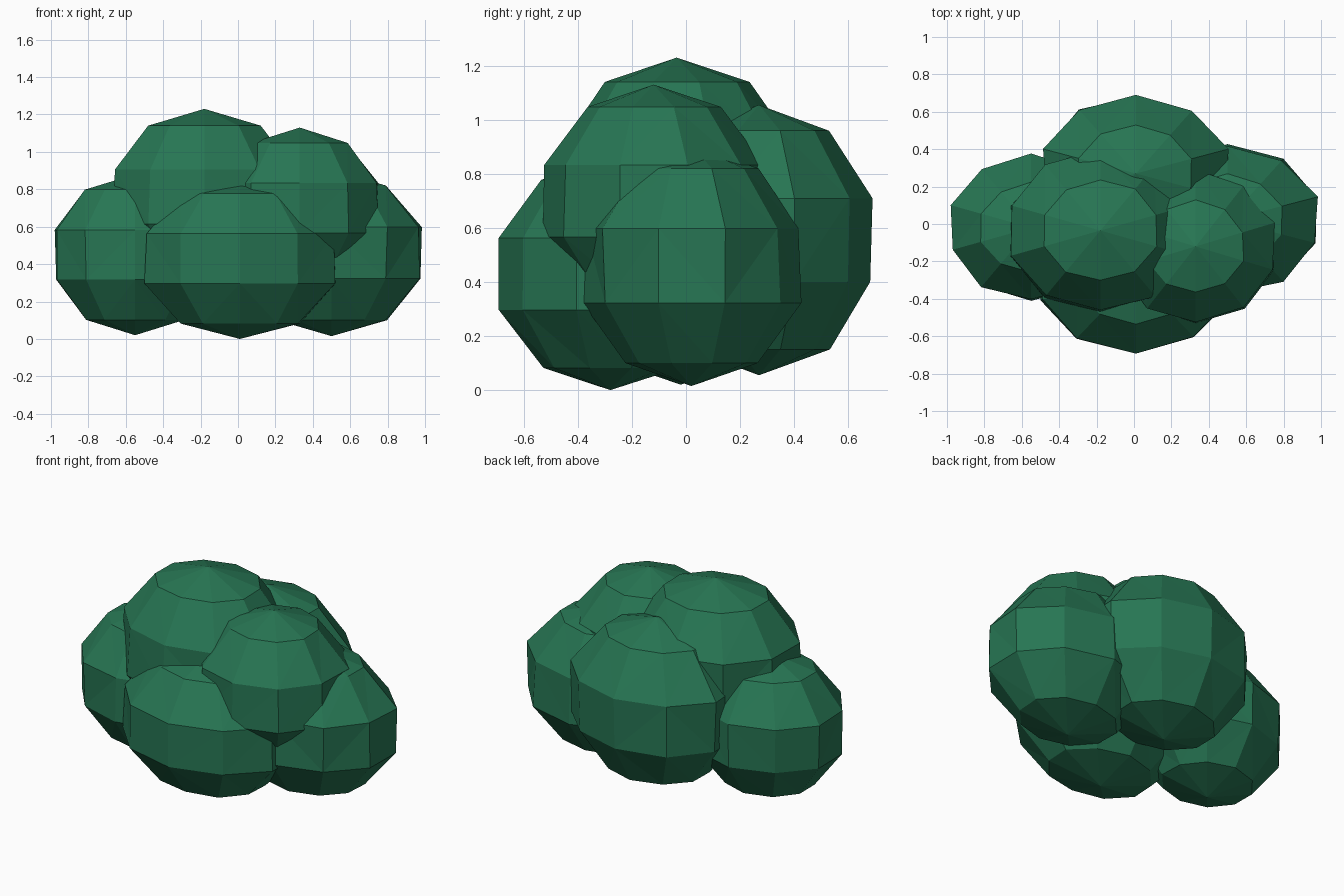
import bpy, bmesh, random
from mathutils import Vector

random.seed(4)

cube = bpy.data.objects.get("Cube")
if cube:
    bpy.data.objects.remove(cube, do_unlink=True)

# Single leaf colour
leaf = bpy.data.materials.new("leaf_green")
leaf.use_nodes = True
colour = (0.02, 0.18, 0.087, 1.0)
leaf.diffuse_color = colour
bsdf = leaf.node_tree.nodes["Principled BSDF"]
bsdf.inputs["Base Color"].default_value = colour
bsdf.inputs["Roughness"].default_value = 0.9


def add_clump(name, centre, radii):
    """Faceted, slightly uneven leaf clump with level rings."""
    bm = bmesh.new()
    bmesh.ops.create_uvsphere(bm, u_segments=10, v_segments=5, radius=1.0)
    for v in bm.verts:
        if abs(v.co.z) < 0.95:
            wobble = random.uniform(0.97, 1.02)
            v.co.x *= wobble
            v.co.y *= wobble
        v.co = Vector(c + r * p for c, r, p in zip(centre, radii, v.co))
    bmesh.ops.triangulate(bm, faces=bm.faces[:])
    mesh = bpy.data.meshes.new(name)
    bm.to_mesh(mesh)
    bm.free()
    mesh.materials.append(leaf)
    obj = bpy.data.objects.new(name, mesh)
    bpy.context.collection.objects.link(obj)


# Lower ring of clumps
add_clump("front_clump", (0.01, -0.28, 0.43), (0.565, 0.43, 0.43))
add_clump("right_clump", (-0.55, -0.02, 0.45), (0.475, 0.41, 0.43))
add_clump("left_clump", (0.50, 0.02, 0.46), (0.525, 0.42, 0.445))
add_clump("back_clump", (0.01, 0.27, 0.555), (0.54, 0.44, 0.50))

# Upper clumps
add_clump("top_clump", (-0.18, -0.035, 0.76), (0.53, 0.46, 0.47))
add_clump("upper_left_clump", (0.33, -0.12, 0.70), (0.46, 0.425, 0.43))
